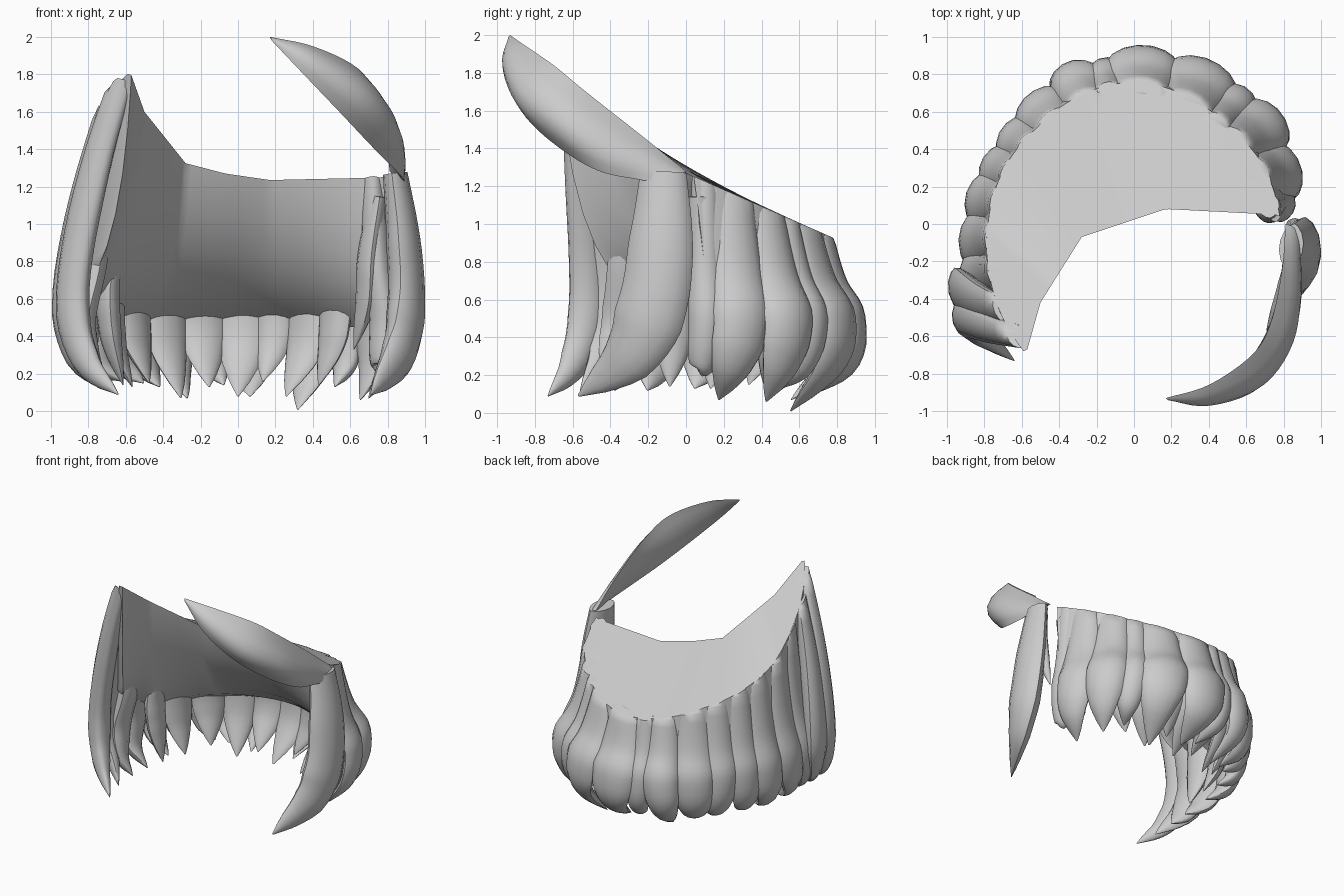
import bpy, bmesh, math
from mathutils import Vector as V

if "Cube" in bpy.data.objects:
    bpy.data.objects.remove(bpy.data.objects["Cube"])


def cut(y):
    # height of the slanted cut across the top of the hair
    return 1.27 - (0.785 if y < 0 else 0.44) * y


def interp(keys, t):
    for (a, *p), (b, *q) in zip(keys, keys[1:]):
        if t <= b:
            f = max(0, (t - a) / (b - a))
            return [u + (v - u) * f for u, v in zip(p, q)]
    return list(keys[-1][1:])


def spline(pts, t):
    # Catmull-Rom curve through pts
    p = [V(q) for q in pts]
    p = [2 * p[0] - p[1]] + p + [2 * p[-1] - p[-2]]
    n = len(p) - 3
    i = min(int(t * n), n - 1)
    f = t * n - i
    a, b, c, d = p[i:i + 4]
    return 0.5 * (2 * b + (c - a) * f + (2 * a - 5 * b + 4 * c - d) * f * f
                  + (3 * b - a - 3 * c + d) * f ** 3)


def loft(name, rings, angle=50):
    bm = bmesh.new()
    vs = [[bm.verts.new(p) for p in r] for r in rings]
    n = len(vs[0])
    for a, b in zip(vs, vs[1:]):
        for i in range(n):
            j = (i + 1) % n
            bm.faces.new((a[i], a[j], b[j], b[i]))
    bm.faces.new(vs[0][::-1])
    bm.faces.new(vs[-1])
    bmesh.ops.recalc_face_normals(bm, faces=bm.faces)
    me = bpy.data.meshes.new(name)
    bm.to_mesh(me)
    bm.free()
    ob = bpy.data.objects.new(name, me)
    bpy.context.collection.objects.link(ob)
    bpy.context.view_layer.objects.active = ob
    ob.select_set(True)
    bpy.ops.object.shade_smooth_by_angle(angle=math.radians(angle))
    ob.select_set(False)
    return ob


LEAF = [(0, .7), (.25, .92), (.45, 1), (.65, .9), (.8, .64), (.92, .32), (1, .03)]
LONG = [(0, .65), (.3, .92), (.6, 1), (.78, .78), (.92, .36), (1, .03)]


def lock(name, pts, w, d, width=LEAF, steps=22, sides=14):
    # tapering leaf-shaped strand, wide along the head, thin outward
    rings = []
    for k in range(steps + 1):
        t = k / steps
        c = spline(pts, t)
        tan = (spline(pts, min(1, t + .02)) - spline(pts, max(0, t - .02))).normalized()
        side = tan.cross(V((c.x, c.y, 0))).normalized()
        out = side.cross(tan).normalized()
        s = interp(width, t)[0]
        ring = []
        for i in range(sides):
            a = 2 * math.pi * i / sides
            sn = math.sin(a)
            p = c + side * (math.cos(a) * w * s) + out * (sn * abs(sn) ** .3 * d * s)
            p.z = max(0, min(p.z, cut(p.y)))
            ring.append(p)
        rings.append(ring)
    return loft(name, rings)


def polar(deg, r, z):
    a = math.radians(deg)
    return V((r * math.cos(a), r * math.sin(a), z))


# cap: flat slanted top, outer wall under the locks, hollow inside
RIM = [(3, .78), (30, .75), (45, .72), (90, .76), (135, .73), (180, .78), (200, .82), (229, .9)]
INNER = [(0, .75, .05), (.36, .17, .08), (.6, -.28, -.07), (.85, -.5, -.42), (1, -.57, -.67)]
rings = []
for k in range(61):
    s = k / 60
    deg = 3 + 226 * s
    r = interp(RIM, deg)[0]
    p = polar(deg, r, 0)
    p.z = cut(p.y)
    x, y = interp(INNER, s)
    i = V((x, y, cut(y)))
    fd = 7 + 201 * s                       # foot is shorter than the rim
    fr = interp(RIM, fd)[0]
    lift = .25 * max(0, 1 - s / .1) + .3 * max(0, (s - .85) / .15)
    foot = polar(fd, fr + .05, .5 + lift)
    wall = (p + foot) / 2
    wall.z = .5 * p.z + .28 + lift / 2
    b = polar(fd, fr + .01, .45 + lift)
    ring = [i, p, wall, foot, b]
    mid = V((i.x, i.y, .35 * i.z + .65 * b.z)) * .8 + b * .2
    for f in (.2, .4, .6, .8, .95):
        ring.append(b * (1 - f) ** 2 + mid * (2 * f * (1 - f)) + i * f * f)
    rings.append(ring)
loft("hair_cap", rings, 40)

# outer locks: angle at rim, angle at tip, bulge radius, tip radius, tip height, half width
OUTER = [(8, 5, .86, .76, .22, .1), (20, 14, .93, .72, .07, .16), (37, 33, .97, .78, .06, .16),
         (50, 44, .93, .72, .13, .12), (65, 60, .95, .64, .01, .19), (87, 84, .94, .62, .08, .19),
         (101, 97, .89, .62, .14, .11), (112, 116, .92, .62, .07, .14),
         (129, 131, .88, .64, .13, .16), (144, 140, .86, .66, .15, .14),
         (158, 160, .87, .66, .16, .14), (171, 176, .9, .66, .13, .15),
         (187, 197, .93, .7, .12, .16), (200, 209, .97, .78, .12, .15)]
for n, (a, ta, br, tr, tz, w) in enumerate(OUTER):
    r = interp(RIM, a)[0] - .05
    top = polar(a, r, 0)
    top.z = cut(top.y) + .03
    lock(f"outer_lock_{n + 1}", [top, polar(a, r * .5 + br * .45, .35 + .34 * top.z),
         polar(a, br - .07, .5), polar(.5 * (a + ta), br - .09, .26), polar(ta, tr, tz)], w, .085)

# inner locks hanging inside the wall
INSIDE = [(42, .6, .14, .12), (57, .5, .08, .15), (74, .55, .16, .12),
          (88, .45, .08, .16), (106, .5, .13, .15), (124, .52, .07, .15), (143, .58, .15, .14),
          (165, .58, .13, .14), (186, .62, .14, .12)]
for n, (a, tr, tz, w) in enumerate(INSIDE):
    up = .12 * (n % 2)
    lock(f"inner_lock_{n + 1}", [polar(a, .66, .84 + up), polar(a, .7, .64 + up),
         polar(a, .68, .38), polar(a + 2, tr, tz)], w, .065)
lock("inner_side_lock", [(.75, .08, 1.15), (.7, .1, .85), (.68, .13, .58), (.62, .17, .33)], .1, .06)

# long front locks on the left
lock("left_front_lock", [(-.62, -.6, 1.78), (-.75, -.56, 1.35), (-.86, -.52, .85),
     (-.88, -.52, .5), (-.8, -.6, .25), (-.64, -.73, .09)], .12, .085, LONG)
lock("left_second_lock", [(-.69, -.46, 1.62), (-.81, -.42, 1.15), (-.9, -.37, .65),
     (-.86, -.41, .33), (-.68, -.56, .11)], .15, .085, LONG)

# separate side strand on the right
lock("right_side_strand", [(.84, -.12, 1.27), (.88, -.13, .95), (.9, -.17, .6),
     (.86, -.29, .32), (.71, -.57, .09)], .19, .1, LONG)
lock("right_rear_strand", [(.84, -.05, 1.2), (.87, -.04, 1), (.86, -.02, .8), (.82, .01, .58)], .06, .05)

# swept fringe: top edge, outer bulge and bottom edge along its length
TOP = [(.17, -.93, 2), (.4, -.86, 1.95), (.63, -.7, 1.84), (.73, -.53, 1.7), (.79, -.25, 1.48), (.81, 0, 1.28)]
BULGE = [(.18, -.94, 1.99), (.41, -.96, 1.88), (.68, -.87, 1.7), (.84, -.66, 1.54), (.89, -.4, 1.4), (.88, -.06, 1.26)]
LOW = [(.18, -.94, 1.98), (.36, -.96, 1.79), (.56, -.86, 1.58), (.72, -.68, 1.41), (.85, -.46, 1.28), (.89, -.22, 1.23)]
rings = []
for k in range(25):
    t = k / 24
    a, b, c = (spline(q, t) for q in (TOP, BULGE, LOW))
    m = 2 * b - .5 * (a + c)
    back = .5 * (a + c) - .2 * (b - .5 * (a + c))
    rings.append([a * (1 - f) ** 2 + m * (2 * f * (1 - f)) + c * f * f
                  for f in (0, .15, .3, .5, .7, .85, 1)] + [.5 * (back + c), back, .5 * (back + a)])
loft("swept_fringe", rings)
